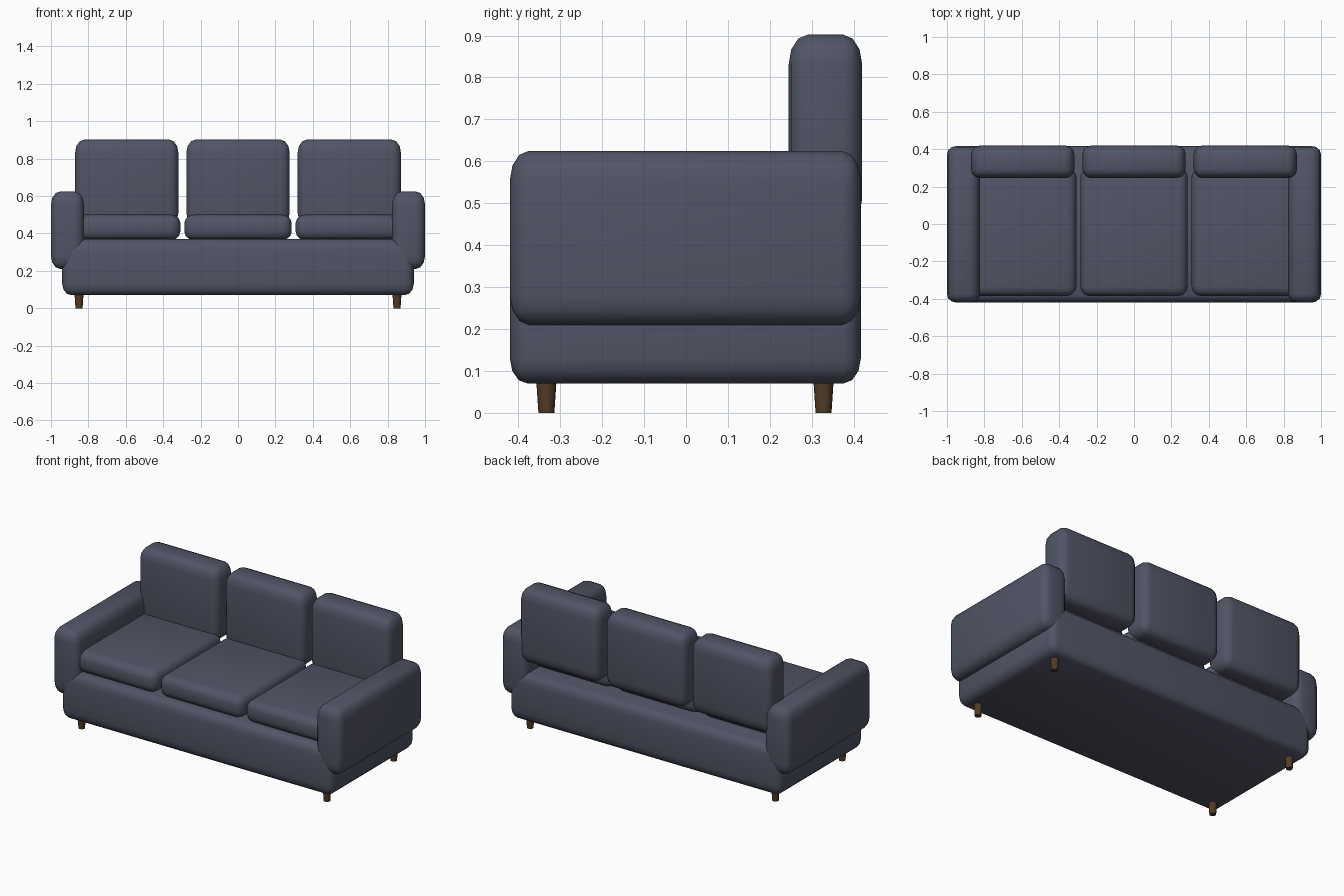
import bpy, bmesh
from mathutils import Vector

cube = bpy.data.objects.get("Cube")
if cube:
    bpy.data.objects.remove(cube, do_unlink=True)


def make_material(name, rgb):
    mat = bpy.data.materials.new(name)
    mat.use_nodes = True
    mat.diffuse_color = (*rgb, 1)
    mat.node_tree.nodes["Principled BSDF"].inputs["Base Color"].default_value = (*rgb, 1)
    return mat


fabric = make_material("slate fabric", (0.082, 0.09, 0.13))
wood = make_material("dark wood", (0.085, 0.045, 0.017))


def finish(name, bm, mat):
    for face in bm.faces:
        face.smooth = True
    mesh = bpy.data.meshes.new(name)
    bm.to_mesh(mesh)
    bm.free()
    mesh.materials.append(mat)
    obj = bpy.data.objects.new(name, mesh)
    bpy.context.collection.objects.link(obj)
    return obj


def soft_box(name, low, high, bevel, poke_top=False):
    """Rounded upholstery block with its own bevel size along each axis."""
    low, high, bevel = Vector(low), Vector(high), Vector(bevel)
    size, centre = high - low, (low + high) / 2
    bm = bmesh.new()
    bmesh.ops.create_cube(bm, size=1)
    # bevel at unit radius, then stretch to the wanted size
    bmesh.ops.scale(bm, verts=bm.verts, vec=[s / b for s, b in zip(size, bevel)])
    bmesh.ops.bevel(bm, geom=bm.edges[:], offset=1, segments=3,
                    profile=0.5, affect='EDGES')
    bmesh.ops.scale(bm, verts=bm.verts, vec=bevel)
    bmesh.ops.translate(bm, verts=bm.verts, vec=centre)
    if poke_top:
        top = max(bm.faces, key=lambda f: f.calc_center_median().z)
        bmesh.ops.poke(bm, faces=[top])
    return finish(name, bm, fabric)


# Base
soft_box("base", (-0.94, -0.42, 0.07), (0.94, 0.417, 0.37), (0.05, 0.042, 0.06))

# Arms
for side, x in (("right", -0.912), ("left", 0.912)):
    soft_box(side + "_arm", (x - 0.088, -0.42, 0.21), (x + 0.088, 0.417, 0.625),
             (0.05, 0.045, 0.07))

# Seat and back cushions
for side, x in (("right", -0.595), ("middle", 0), ("left", 0.595)):
    soft_box(side + "_seat_cushion", (x - 0.287, -0.385, 0.365), (x + 0.287, 0.3, 0.5),
             (0.05, 0.05, 0.045), poke_top=True)
    soft_box(side + "_back_cushion", (x - 0.276, 0.245, 0.44), (x + 0.276, 0.42, 0.902),
             (0.05, 0.045, 0.07))

# Tapered legs
for end, y in (("front", -0.333), ("back", 0.328)):
    for side, x in (("right", -0.85), ("left", 0.85)):
        bm = bmesh.new()
        bmesh.ops.create_cone(bm, cap_ends=True, segments=16, radius1=0.019,
                              radius2=0.025, depth=0.09)
        bmesh.ops.translate(bm, verts=bm.verts, vec=(x, y, 0.045))
        leg = finish(f"{end}_{side}_leg", bm, wood)
        leg.data.set_sharp_from_angle(angle=0.7)
